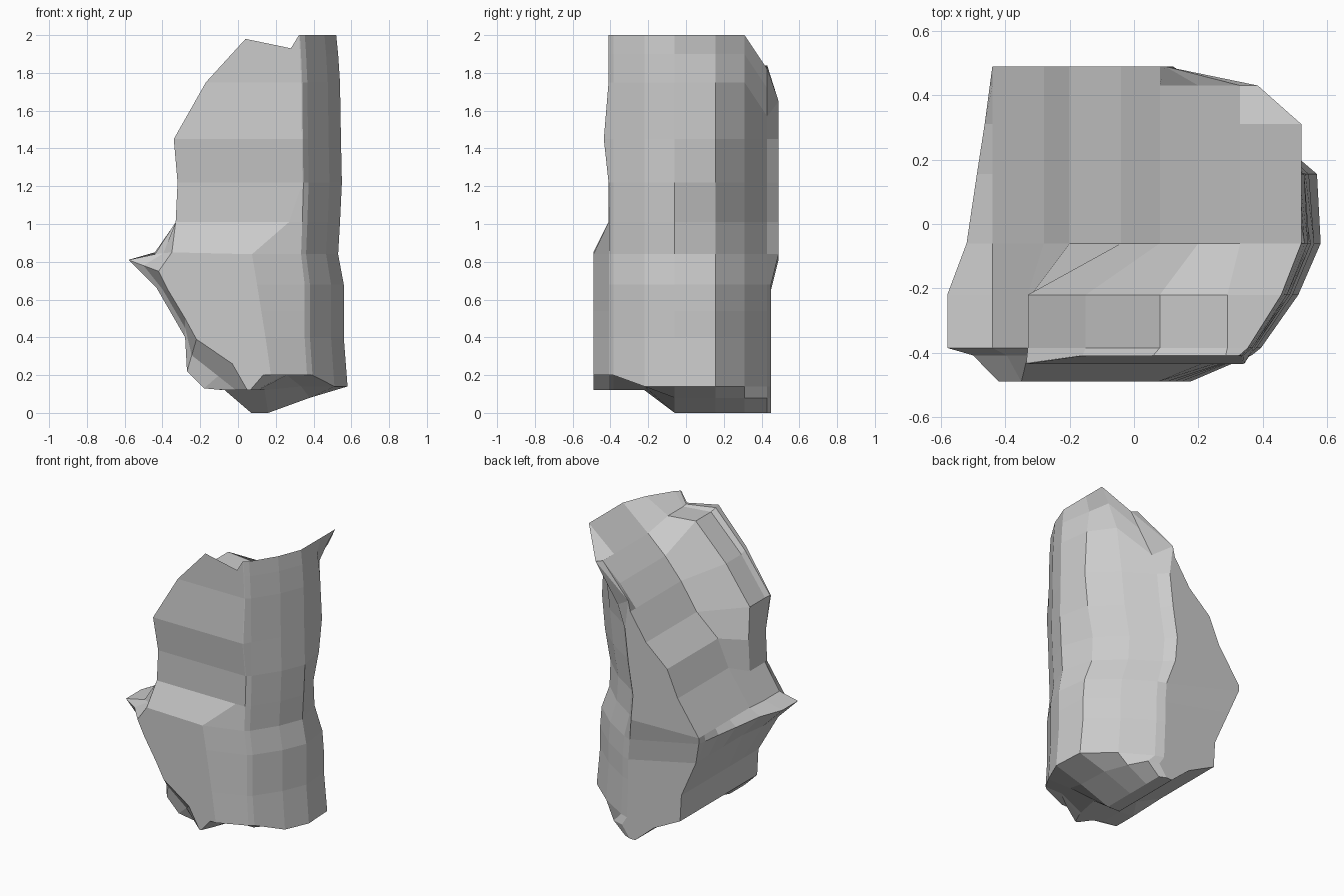
import bpy, bmesh

if "Cube" in bpy.data.objects:
    bpy.data.objects.remove(bpy.data.objects["Cube"])

# Left-hand outline (x, z), bottom to top: front slice, bulge slice, back slice
FRONT = [(.05, .12), (-.03, .26), (-.22, .39), (-.28, .5), (-.37, .65), (-.42, .75), (-.35, .85),
         (-.33, 1.01), (-.32, 1.22), (-.34, 1.45), (-.17, 1.75), (.04, 1.98), (.28, 1.93)]
BULGE = [(-.07, .12), (-.18, .13), (-.27, .22), (-.28, .4), (-.43, .66), (-.58, .81), (-.44, .84),
         (-.33, 1.01), (-.32, 1.22), (-.33, 1.45), (-.15, 1.7), (.08, 1.93), (.29, 1.91)]
BACK = [(.07, 0), (-.07, .12), (-.27, .22), (-.28, .4), (-.39, .65), (-.52, .81), (-.44, .85),
        (-.28, 1.08), (-.2, 1.26), (-.04, 1.4), (.08, 1.58), (.2, 1.72), (.33, 1.84)]
REAR = [(max(x, -.44), z) for x, z in BACK]

# Right-hand outline shared by all slices, scaled in x per slice
RIGHT = [(.16, 0), (.38, .08), (.58, .14), (.56, .4), (.56, .54), (.56, .68), (.53, .84),
         (.54, 1.01), (.55, 1.22), (.545, 1.45), (.54, 1.75), (.53, 1.9), (.52, 2.0)]
N = len(RIGHT)
# How far the back right wall is pinched in at rows 2 to 9
WAVE = [.03, .02, .02, 0, -.06, -.09, -.03, .02]

bm = bmesh.new()


def mix(a, b, t):
    return [(p[0] + (q[0] - p[0]) * t, p[1] + (q[1] - p[1]) * t) for p, q in zip(a, b)]


def rows(bottom, body, top):
    """Per-row x scale: the wall is cut back in the middle, wider at top and bottom."""
    return [bottom, (bottom + body) / 2] + [body + w for w in WAVE] + top


def ring(y, left, scale, floor=0, cap=2.0, low_y=None, split=.9, drop=0, puff=0):
    """One slice of the rock; the lower part may sit at its own depth."""
    scale = scale if isinstance(scale, list) else [scale] * N
    rights, lefts = [], []
    for i, (x, z) in enumerate(RIGHT):
        d = low_y if low_y is not None and z < split else y
        d -= puff if i == 9 else 0
        z = min(max(z, floor if i else min(floor, .12)), cap) - (drop if i > 9 else 0)
        rights.append(bm.verts.new((x * scale[i], d, z)))
    for i, ((x, z), r) in enumerate(zip(left, rights)):
        d = low_y if low_y is not None and z < split else y
        d -= puff if i == 9 else 0
        lefts.append(bm.verts.new((min(x, r.co.x), d, min(z, cap))))
    return lefts, rights


rings = [
    ring(-.41, FRONT, [.4, .35] + [.3, .26, .22, .18, .14] + [.5] + [.62] * 5,
         floor=.2, low_y=-.49, puff=.025),
    ring(-.408, mix(FRONT, BULGE, .5), .63, floor=.2, puff=.025),
    ring(-.385, BULGE, .68, floor=.2),
    ring(-.22, BULGE, .88, floor=.14),
    ring(-.06, BACK, 1),
    ring(.155, mix(BACK, REAR, .4), rows(1, .95, [.95, .93, 1])),
    ring(.31, mix(BACK, REAR, .7), rows(1, .64, [.74, .88, 1])),
    ring(.43, mix(BACK, REAR, .9), rows(1, .3, [.4, .6, .74]), drop=.18),
    ring(.49, REAR, rows(.7, .2, [.18, .18, .18]), cap=1.65, low_y=.45, split=.7),
]

# Skin between neighbouring slices
for (l0, r0), (l1, r1) in zip(rings, rings[1:]):
    a, b = l0 + r0[::-1], l1 + r1[::-1]
    for i in range(len(a)):
        j = (i + 1) % len(a)
        bm.faces.new((a[i], a[j], b[j], b[i]))

# Front and back faces in horizontal rows
for l, r in (rings[0], rings[-1]):
    for i in range(N - 1):
        bm.faces.new((l[i], r[i], r[i + 1], l[i + 1]))

bmesh.ops.remove_doubles(bm, verts=bm.verts, dist=.005)
bmesh.ops.recalc_face_normals(bm, faces=bm.faces)
mesh = bpy.data.meshes.new("rock")
bm.to_mesh(mesh)
bm.free()
bpy.context.collection.objects.link(bpy.data.objects.new("rock", mesh))
